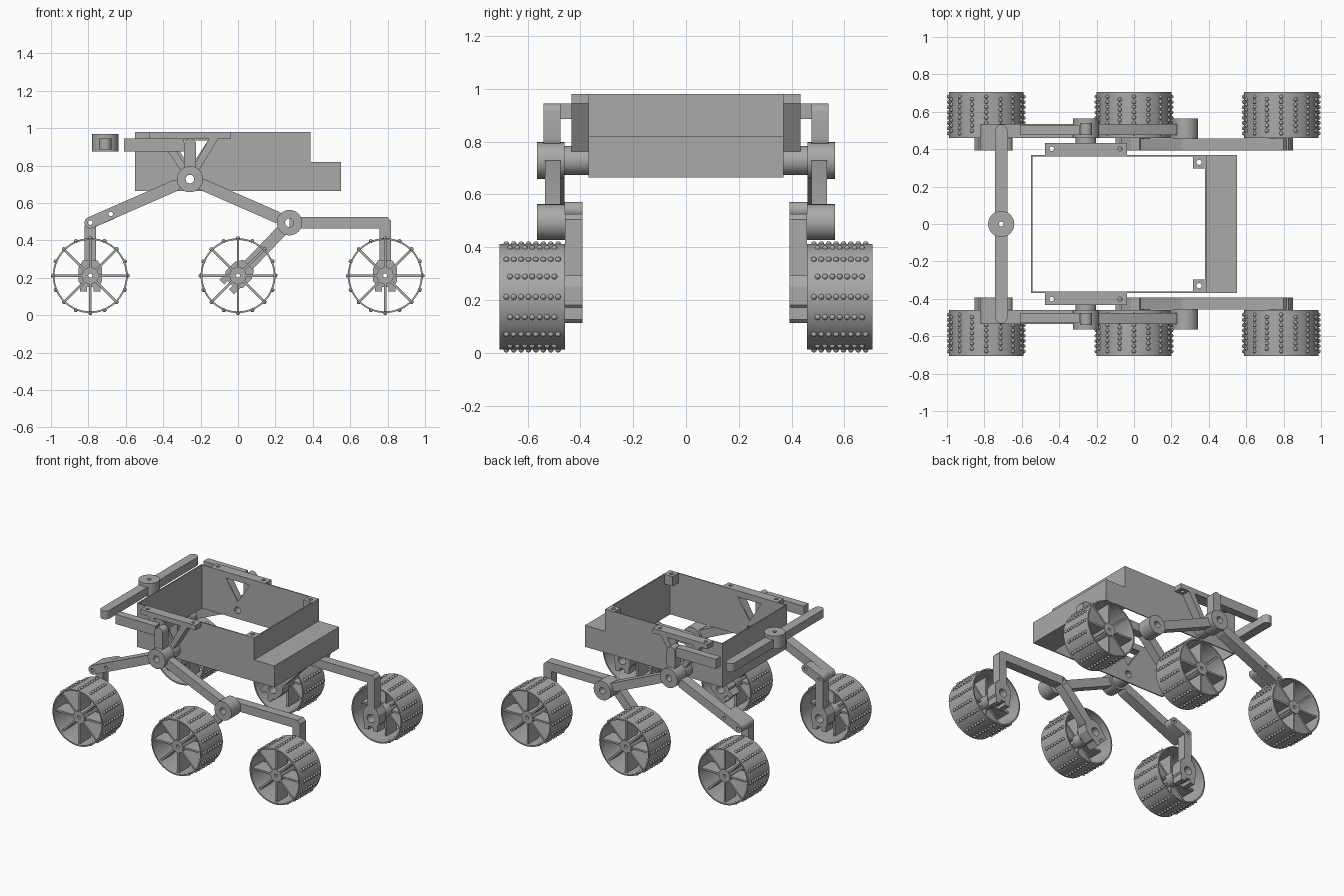
import bpy, bmesh, math
from mathutils import Matrix, Vector

cube = bpy.data.objects.get("Cube")
if cube:
    bpy.data.objects.remove(cube)

grey = bpy.data.materials.new("plain_grey")
grey.use_nodes = True
grey.diffuse_color = (0.4, 0.4, 0.4, 1)
grey.node_tree.nodes["Principled BSDF"].inputs["Base Color"].default_value = (0.4, 0.4, 0.4, 1)


def finish(name, mesh, mirror=True):
    mesh.materials.clear()
    mesh.materials.append(grey)
    mesh.shade_smooth()
    mesh.set_sharp_from_angle(angle=math.radians(30))
    obj = bpy.data.objects.new(name, mesh)
    bpy.context.collection.objects.link(obj)
    if mirror:
        mod = obj.modifiers.new("both_sides", 'MIRROR')
        mod.use_axis = (False, True, False)
        mod.use_mirror_merge = False
    return obj


def circle(c, r, n=32):
    return [(c[0] + r * math.cos(math.tau * i / n), c[1] + r * math.sin(math.tau * i / n)) for i in range(n)]


def rect(x0, x1, y0, y1):
    return [(x0, y0), (x1, y0), (x1, y1), (x0, y1)]


def capsule(a, b, w, n=10):
    heading = math.atan2(b[1] - a[1], b[0] - a[0])
    pts = []
    for c, start in ((b, heading - math.pi / 2), (a, heading + math.pi / 2)):
        for i in range(n + 1):
            t = start + math.pi * i / n
            pts.append((c[0] + w / 2 * math.cos(t), c[1] + w / 2 * math.sin(t)))
    return pts


def prism_mesh(name, outlines, lo, hi, axis='Y'):
    """Outline with holes, extruded along y (drawn in xz) or along z (drawn in xy)."""
    curve = bpy.data.curves.new(name, 'CURVE')
    curve.dimensions, curve.fill_mode = '2D', 'BOTH'
    curve.extrude = (hi - lo) / 2
    for pts in outlines:
        s = curve.splines.new('POLY')
        s.points.add(len(pts) - 1)
        for p, q in zip(s.points, pts):
            p.co = (q[0], q[1], 0, 1)
        s.use_cyclic_u = True
    tmp = bpy.data.objects.new(name, curve)
    mesh = bpy.data.meshes.new_from_object(tmp)
    bpy.data.objects.remove(tmp)
    bpy.data.curves.remove(curve)
    mid = (lo + hi) / 2
    if axis == 'Y':
        mesh.transform(Matrix.Translation((0, mid, 0)) @ Matrix.Rotation(math.pi / 2, 4, 'X'))
    else:
        mesh.transform(Matrix.Translation((0, 0, mid)))
    return mesh


def prism(name, outlines, lo, hi, axis='Y', mirror=True):
    return finish(name, prism_mesh(name, outlines, lo, hi, axis), mirror)


# Key points in side profile
HUB_Z = 0.212
PIVOT, ELBOW = (-0.257, 0.728), (0.275, 0.495)
FRONT, LUG = (-0.79, 0.495), (-0.68, 0.541)
WHEELS = {"front": -0.79, "middle": 0.0, "rear": 0.787}

# Open body tub: end walls, side walls with strut window and pivot hole
for name, x in (("front_wall", -0.55), ("rear_wall", 0.38)):
    prism(name, [rect(x, x + 0.008, -0.37, 0.37)], 0.665, 0.98, 'Z', False)
window = [(-0.35, 0.935), (-0.16, 0.935), (-0.255, 0.79)]
prism("side_wall", [rect(-0.55, 0.388, 0.665, 0.98), window, circle(PIVOT, 0.024)], 0.362, 0.37)
prism("rear_step", [rect(0.388, 0.55, -0.37, 0.37)], 0.665, 0.82, 'Z', False)
prism("corner_block", [rect(0.315, 0.381, 0.296, 0.363), circle((0.348, 0.33), 0.014)], 0.91, 0.98, 'Z')

# Side bracket: top rail and V legs
prism("bracket_rail", [rect(-0.475, -0.037, 0.37, 0.434), circle((-0.44, 0.402), 0.012),
                       circle((-0.075, 0.402), 0.012)], 0.945, 0.98, 'Z')
for side in (-1, 1):
    foot, top = PIVOT[0] + side * 0.02, PIVOT[0] + side * 0.135
    prism("bracket_leg", [[(foot - 0.02, 0.76), (foot + 0.02, 0.76),
                           (top + 0.02, 0.95), (top - 0.03, 0.95)]], 0.37, 0.434)

# Rocker suspension
prism("pivot_boss", [circle(PIVOT, 0.07), circle(PIVOT, 0.023)], 0.46, 0.565)
prism("pivot_sleeve", [circle(PIVOT, 0.055), circle(PIVOT, 0.023)], 0.37, 0.46)


def trimmed(a, b, gap):
    d = (Vector(b) - Vector(a)).normalized()
    return tuple(Vector(a) + d * gap)


prism("rocker_front_arm", [capsule(trimmed(PIVOT, FRONT, 0.06 + 0.03), FRONT, 0.062),
                           circle(FRONT, 0.012, 16), circle(LUG, 0.012, 16)], 0.46, 0.535)
prism("rocker_rear_arm", [capsule(trimmed(PIVOT, ELBOW, 0.075), trimmed(ELBOW, PIVOT, 0.075), 0.062)], 0.475, 0.535)
prism("elbow_boss", [circle(ELBOW, 0.068), circle(ELBOW, 0.023)], 0.458, 0.565)
prism("front_lug", [capsule(FRONT, LUG, 0.062), circle(FRONT, 0.012, 16), circle(LUG, 0.012, 16)], 0.393, 0.46)
prism("front_leg", [rect(-0.821, -0.759, 0.28, 0.48)], 0.393, 0.458)
prism("rear_bogie_arm", [[(0.275, 0.465), (0.756, 0.465), (0.756, 0.28), (0.818, 0.28),
                          (0.818, 0.505), (0.798, 0.526), (0.275, 0.526)]], 0.393, 0.458)
prism("middle_bogie_arm", [capsule(ELBOW, (0.06, 0.272), 0.062), circle(ELBOW, 0.023)], 0.393, 0.458)

# Differential linkage
prism("rocker_lever", [capsule((PIVOT[0], 0.81), (PIVOT[0], 0.912), 0.066)], 0.475, 0.54)
prism("push_rod", [rect(-0.61, -0.29, 0.875, 0.945)], 0.475, 0.53)
prism("differential_bar", [capsule((-0.71, -0.5), (-0.71, 0.5), 0.066), circle((-0.71, 0), 0.013)],
      0.885, 0.945, 'Z', False)
prism("differential_disc", [circle((-0.71, 0), 0.07), circle((-0.71, 0), 0.013)], 0.875, 0.97, 'Z', False)

# Wheel motor mounts, the middle one tilted along its arm
mount = [(-0.055, -0.085), (-0.018, -0.085), (-0.018, -0.06), (0.018, -0.06), (0.018, -0.085), (0.055, -0.085),
         (0.055, -0.04), (0.064, -0.03), (0.064, 0.04), (0.04, 0.08), (-0.04, 0.08), (-0.064, 0.04),
         (-0.064, -0.03), (-0.055, -0.04)]
for name, x in WHEELS.items():
    t = -math.pi / 4 if name == "middle" else 0
    turned = [(u * math.cos(t) - v * math.sin(t), u * math.sin(t) + v * math.cos(t)) for u, v in mount]
    obj = prism(name + "_motor_mount", [turned, circle((0, 0), 0.03, 20)], 0.393, 0.475)
    obj.location = (x, 0, HUB_Z)

# Wheel: thin rim, eight blades, hub, staggered studs
bm = bmesh.new()
for outlines, lo, hi in (([circle((0, 0), 0.2, 64), circle((0, 0), 0.191, 64)], 0.459, 0.706),
                         ([circle((0, 0), 0.045, 24), circle((0, 0), 0.011, 24)], 0.5, 0.69)):
    part = prism_mesh("wheel_part", outlines, lo, hi)
    bm.from_mesh(part)
    bpy.data.meshes.remove(part)
for i in range(8):
    spin = Matrix.Rotation(math.tau * i / 8, 4, 'Y')
    size = Matrix.Diagonal((0.155, 0.12, 0.013, 1))
    bmesh.ops.create_cube(bm, size=1, matrix=spin @ Matrix.Translation((0.1175, 0.625, 0)) @ size)
for i in range(16):
    spin = Matrix.Rotation(math.tau * i / 16, 4, 'Y')
    count = 8 - i % 2
    for j in range(count):
        y = 0.5825 + (j - (count - 1) / 2) * 0.028
        bmesh.ops.create_icosphere(bm, subdivisions=2, radius=0.011,
                                   matrix=spin @ Matrix.Translation((0.2, y, 0)))
wheel = bpy.data.meshes.new("wheel")
bm.to_mesh(wheel)
bm.free()
for name, x in WHEELS.items():
    finish(name + "_wheel", wheel).location = (x, 0, HUB_Z)
